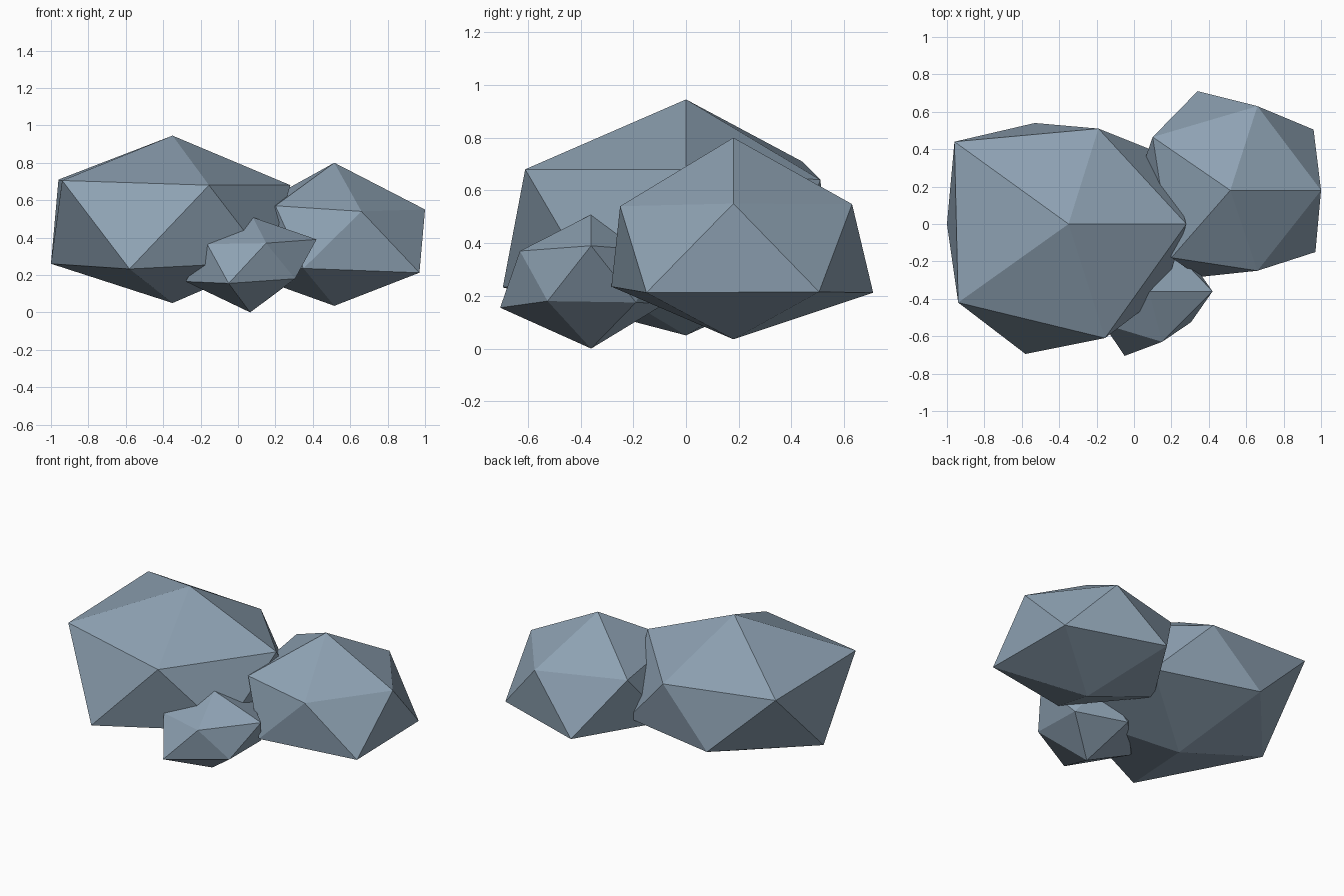
import bpy
import bmesh

# Single flat stone colour
stone = bpy.data.materials.new("slate_blue_stone")
stone.diffuse_color = (0.27, 0.36, 0.45, 1.0)


def boulder(name, top, upper, lower, bottom):
    """Irregular twenty-sided rock: two staggered five-point rings and two poles."""
    bm = bmesh.new()
    t = bm.verts.new(top)
    u = [bm.verts.new(p) for p in upper]
    l = [bm.verts.new(p) for p in lower]
    b = bm.verts.new(bottom)
    for i in range(5):
        j = (i + 1) % 5
        bm.faces.new((t, u[i], u[j]))
        bm.faces.new((u[i], l[i], u[j]))
        bm.faces.new((l[i], l[j], u[j]))
        bm.faces.new((b, l[j], l[i]))
    bmesh.ops.recalc_face_normals(bm, faces=bm.faces)
    mesh = bpy.data.meshes.new(name)
    bm.to_mesh(mesh)
    bm.free()
    mesh.materials.append(stone)
    obj = bpy.data.objects.new(name, mesh)
    bpy.context.collection.objects.link(obj)
    return obj


# Large rock on the left
boulder("large_boulder", (-0.35, 0, 0.945),
        [(0.28, 0, 0.68), (-0.19, 0.51, 0.64), (-0.96, 0.44, 0.71),
         (-0.94, -0.42, 0.705), (-0.155, -0.61, 0.68)],
        [(0.16, 0.37, 0.27), (-0.53, 0.54, 0.295), (-1.0, 0, 0.26),
         (-0.58, -0.695, 0.232), (0.16, -0.37, 0.27)],
        (-0.35, 0, 0.05))

# Medium rock on the right, set towards the back
boulder("medium_boulder", (0.515, 0.18, 0.80),
        [(1.0, 0.18, 0.55), (0.66, 0.63, 0.548), (0.10, 0.465, 0.57),
         (0.20, -0.18, 0.57), (0.66, -0.25, 0.54)],
        [(0.96, 0.505, 0.215), (0.34, 0.71, 0.212), (0.0, 0.18, 0.22),
         (0.35, -0.283, 0.235), (0.97, -0.15, 0.212)],
        (0.515, 0.18, 0.035))

# Small rock at the front
boulder("small_boulder", (0.08, -0.36, 0.508),
        [(0.42, -0.36, 0.39), (0.17, -0.10, 0.37), (-0.165, -0.19, 0.365),
         (-0.165, -0.535, 0.365), (0.15, -0.63, 0.37)],
        [(0.30, -0.19, 0.175), (-0.02, -0.08, 0.17), (-0.28, -0.36, 0.165),
         (-0.05, -0.705, 0.155), (0.305, -0.525, 0.18)],
        (0.065, -0.36, 0.0))
